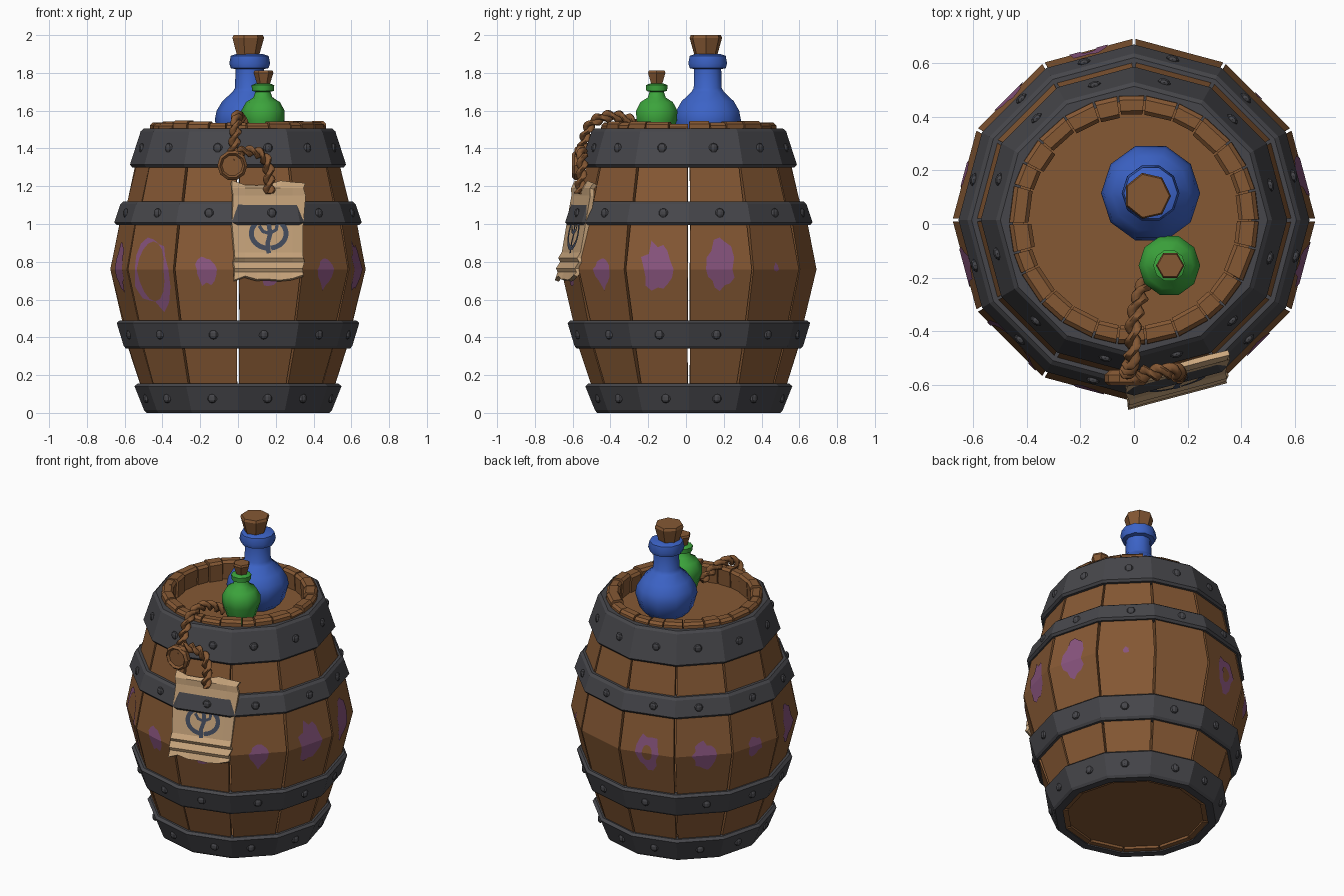
import bpy, bmesh, math, random
from mathutils import Vector, Matrix

if "Cube" in bpy.data.objects:
    bpy.data.objects.remove(bpy.data.objects["Cube"])

random.seed(4)
CY = 0.015          # barrel axis offset in y
SIDES = 12
HALF = math.radians(15)


def material(name, rgb):
    m = bpy.data.materials.new(name)
    m.diffuse_color = (*rgb, 1)
    m.use_nodes = True
    m.node_tree.nodes["Principled BSDF"].inputs["Base Color"].default_value = m.diffuse_color
    return m


WOOD = material("brown wood", (0.235, 0.098, 0.034))
IRON = material("dark iron", (0.062, 0.062, 0.070))
BLUE = material("blue glass", (0.045, 0.125, 0.57))
GREEN = material("green glass", (0.045, 0.37, 0.045))
PAPER = material("tan paper", (0.60, 0.39, 0.21))
INK = material("slate ink", (0.06, 0.075, 0.115))
PURPLE = material("purple paint", (0.25, 0.09, 0.21))


def finish(bm, name, mat, smooth=None, recalc=True):
    if recalc:
        bmesh.ops.recalc_face_normals(bm, faces=bm.faces)
    me = bpy.data.meshes.new(name)
    bm.to_mesh(me)
    bm.free()
    me.materials.append(mat)
    if smooth:
        for p in me.polygons:
            p.use_smooth = True
        me.set_sharp_from_angle(angle=math.radians(smooth))
    ob = bpy.data.objects.new(name, me)
    bpy.context.collection.objects.link(ob)
    return ob


def polar(a, r, z):
    return Vector((r * math.cos(a), CY + r * math.sin(a), z))


def loft(bm, rings, close=False, caps=True):
    """Skin a list of equally long closed point rings."""
    vs = [[bm.verts.new(p) for p in ring] for ring in rings]
    n = len(vs[0])
    pairs = list(zip(vs, vs[1:])) + ([(vs[-1], vs[0])] if close else [])
    for a, b in pairs:
        for i in range(n):
            bm.faces.new((a[i], a[(i + 1) % n], b[(i + 1) % n], b[i]))
    if caps and not close:
        bm.faces.new(vs[0][::-1])
        bm.faces.new(vs[-1])


def lathe(name, mat, profile, sides, at=(0, CY, 0), close=False, smooth=None, rot=None):
    bm = bmesh.new()
    loft(bm, [[(r * math.cos(math.tau * i / sides), r * math.sin(math.tau * i / sides), z)
               for i in range(sides)] for r, z in profile], close)
    ob = finish(bm, name, mat, smooth)
    ob.data.transform(Matrix.Translation(at) @ (rot or Matrix()))
    return ob


# Barrel staves: bent planks with thin gaps between them
WALL = [(0.01, 0.475), (0.34, 0.58), (0.48, 0.61), (0.76, 0.676),
        (1.0, 0.632), (1.12, 0.59), (1.30, 0.545), (1.49, 0.485)]


def wall_radius(z):
    for (z0, r0), (z1, r1) in zip(WALL, WALL[1:]):
        if z <= z1:
            return r0 + (r1 - r0) * (z - z0) / (z1 - z0)
    return WALL[-1][1]


bm = bmesh.new()
for k in range(SIDES):
    mid = math.radians(15 + 30 * k)
    rings = []
    for z, r in WALL:
        w = HALF - math.radians(0.45 + random.uniform(0, 0.35) * (z != 0.76))
        ro = r + random.uniform(-0.006, 0.002) * (z != 0.76)
        rings.append([polar(mid - w, ro, z), polar(mid + w, ro, z),
                      polar(mid + w, r - 0.07, z), polar(mid - w, r - 0.07, z)])
    loft(bm, rings)
finish(bm, "staves", WOOD)

# Rim blocks around the open top
bm = bmesh.new()
edges = [math.tau * (i + random.uniform(-0.18, 0.18)) / 26 for i in range(26)]
for i, a0 in enumerate(edges):
    a1 = edges[(i + 1) % 26] + (math.tau if i == 25 else 0)
    a0, a1 = a0 + 0.008, a1 - 0.008
    top, ri = 1.54 + random.uniform(-0.012, 0.008), 0.39 + random.uniform(-0.008, 0.008)
    rings = []
    for z, o, n in ((1.34, 0.475, ri + 0.01), (top - 0.015, 0.465, ri), (top, 0.45, ri + 0.014)):
        rings.append([polar(a0, o, z), polar(a1, o, z), polar(a1, n, z), polar(a0, n, z)])
    loft(bm, rings)
finish(bm, "rim_blocks", WOOD)

# Lid inside the rim, and the floor
lathe("lid", WOOD, [(0.43, 1.38), (0.43, 1.42)], 12)
lathe("floor", WOOD, [(0.44, 0.03), (0.44, 0.07)], 12)

# Iron hoops with rivets
HOOPS = [("bottom", 0.0, 0.497, 0.155, 0.548), ("lower", 0.34, 0.605, 0.49, 0.642),
         ("upper", 0.995, 0.655, 1.12, 0.622), ("top", 1.30, 0.572, 1.505, 0.515)]
for name, z0, r0, z1, r1 in HOOPS:
    lathe(name + "_hoop", IRON,
          [(r0 - 0.06, z0), (r0 - 0.012, z0), (r0, z0 + 0.014), (r1, z1 - 0.014),
           (r1 - 0.016, z1), (r1 - 0.06, z1)], SIDES, close=True)
    bm = bmesh.new()
    for k in range(SIDES):
        a = math.radians(15 + 30 * k)
        p = polar(a, (r0 + r1) / 2 * math.cos(HALF), (z0 + z1) / 2)
        p += Vector((-math.sin(a), math.cos(a), 0)) * random.uniform(-0.03, 0.03)
        bmesh.ops.create_uvsphere(bm, u_segments=8, v_segments=5, radius=0.026, matrix=(
            Matrix.Translation(p) @ Matrix.Rotation(a, 4, 'Z') @ Matrix.Diagonal((0.6, 1, 1, 1))))
    finish(bm, name + "_hoop_rivets", IRON)


# Purple paint patches: thin plates following the bent stave faces
def on_stave(az, u, z):
    a = math.radians(az)
    p = polar(a, wall_radius(z) * math.cos(HALF) + 0.005, z)
    return p + Vector((-math.sin(a), math.cos(a), 0)) * u


# (stave angle, half width, reach down, reach up, hole fraction)
PATCHES = [(-135, 0.135, 0.23, 0.20, 0.74), (-105, 0.065, 0.09, 0.07, 0), (-75, 0.07, 0.09, 0.05, 0),
           (-45, 0.06, 0.11, 0.06, 0), (-15, 0.09, 0.12, 0.16, 0), (15, 0.08, 0.11, 0.16, 0),
           (45, 0.02, 0.01, 0.035, 0), (105, 0.08, 0.12, 0.13, 0.4), (135, 0.075, 0.11, 0.09, 0),
           (165, 0.055, 0.08, 0.06, 0), (195, 0.08, 0.13, 0.15, 0)]
bm = bmesh.new()
for az, w, lo, hi, hole in PATCHES:
    n = 16
    outer, inner = [], []
    for i in range(n):
        t = math.tau * i / n
        s, k = math.sin(t), random.uniform(0.72, 1.08)
        dz = s * (hi if s > 0 else lo)
        if i % (n // 2) == 0:
            dz = 0
        outer.append(bm.verts.new(on_stave(az, w * k * math.cos(t), 0.76 + dz * k)))
        inner.append(bm.verts.new(on_stave(az, w * hole * math.cos(t), 0.76 + dz * hole)))
    for i in range(n):
        j = (i + 1) % n
        bm.faces.new((outer[i], outer[j], inner[j], inner[i]))
bmesh.ops.remove_doubles(bm, verts=bm.verts, dist=0.0005)
finish(bm, "paint_patches", PURPLE, recalc=False)

# Bottles and corks
lathe("large_bottle", BLUE,
      [(0.11, 1.415), (0.16, 1.46), (0.185, 1.55), (0.175, 1.60), (0.145, 1.65), (0.09, 1.70),
       (0.078, 1.72), (0.075, 1.82), (0.10, 1.825), (0.108, 1.85), (0.10, 1.89), (0.07, 1.90)],
      10, (0.062, 0.115, 0), smooth=40)
lathe("large_cork", WOOD, [(0.058, 1.88), (0.088, 1.985), (0.082, 2.0)], 7, (0.05, 0.105, 0))
lathe("small_bottle", GREEN,
      [(0.07, 1.415), (0.09, 1.48), (0.113, 1.55), (0.115, 1.60), (0.09, 1.645), (0.05, 1.67),
       (0.04, 1.70), (0.058, 1.705), (0.06, 1.735), (0.035, 1.745)],
      10, (0.132, -0.155, 0), smooth=40)
lathe("small_cork", WOOD, [(0.03, 1.73), (0.053, 1.80), (0.048, 1.812)], 6, (0.135, -0.155, 0))


# Rope: two strands wound round a smooth path
def spline(pts, steps=14):
    p = [Vector(q) for q in pts]
    p = [2 * p[0] - p[1]] + p + [2 * p[-1] - p[-2]]
    out = []
    for a, b, c, d in zip(p, p[1:], p[2:], p[3:]):
        for i in range(steps):
            t = i / steps
            out.append(0.5 * (2 * b + (c - a) * t + (2 * a - 5 * b + 4 * c - d) * t * t
                              + (3 * b - a - 3 * c + d) * t ** 3))
    return out + [p[-2]]


def rope(name, pts, r=0.018, pitch=0.11):
    path = spline(pts)
    bm = bmesh.new()
    for strand in range(2):
        length, centres = 0, []
        for i, p in enumerate(path):
            tan = (path[min(i + 1, len(path) - 1)] - path[max(i - 1, 0)]).normalized()
            side = tan.cross(Vector((0.5, 0.3, 0.1))).normalized()
            length += (p - path[i - 1]).length if i else 0
            ang = math.tau * length / pitch + math.pi * strand
            centres.append((p + r * 0.85 * (side * math.cos(ang) + tan.cross(side) * math.sin(ang)),
                            side, tan.cross(side)))
        loft(bm, [[c + r * (s * math.cos(math.tau * k / 6) + u * math.sin(math.tau * k / 6))
                   for k in range(6)] for c, s, u in centres])
    finish(bm, name, WOOD, smooth=60)


rope("rope_over_rim", [(0.04, -0.22, 1.50), (0.02, -0.28, 1.545), (0.0, -0.36, 1.57), (-0.005, -0.44, 1.565),
                       (-0.01, -0.51, 1.52), (-0.02, -0.545, 1.42), (-0.03, -0.56, 1.31)])
rope("rope_to_tag", [(-0.03, -0.565, 1.35), (0.03, -0.56, 1.385), (0.12, -0.55, 1.37),
                     (0.16, -0.55, 1.30), (0.165, -0.565, 1.16)])
lathe("rope_toggle", WOOD, [(0.06, -0.03), (0.08, -0.012), (0.08, 0.014), (0.066, 0.028), (0.055, 0.014)],
      10, (-0.03, -0.575, 1.31), rot=Matrix.Rotation(math.pi / 2, 4, 'X'))


# Paper tag: creased sheet hanging in front
def on_tag(u, v, out=0.0):
    return Vector((-0.025 + 0.375 * u, -0.595 + 0.1 * u - 0.085 * v - out, 1.22 - 0.5 * v))


ROWS = [(0, -0.006), (0.06, 0.008), (0.14, 0), (0.45, 0), (0.74, 0), (0.80, 0.014),
        (0.84, 0.0), (0.91, 0.016), (0.95, 0.004), (1, 0.014)]
bm = bmesh.new()
grid = []
for v, bump in ROWS:
    row = []
    for i in range(7):
        q = on_tag(i / 6, v, bump)
        if i in (0, 6):
            q.x += random.uniform(-0.009, 0.009)
        if v in (0, 1):
            q.z += random.uniform(-0.018, 0.012)
        row.append(bm.verts.new(q))
    grid.append(row)
for a, b in zip(grid, grid[1:]):
    for i in range(6):
        bm.faces.new((a[i], b[i], b[i + 1], a[i + 1]))
tag = finish(bm, "paper_tag", PAPER, recalc=False)
mod = tag.modifiers.new("thickness", 'SOLIDIFY')
mod.thickness, mod.offset = 0.022, -1

# Inked mark on the tag: open ring, stem and two short strokes
bm = bmesh.new()


def stroke(pts, w):
    pts = [Vector(p) for p in pts]
    side = []
    for i, p in enumerate(pts):
        d = (pts[min(i + 1, len(pts) - 1)] - pts[max(i - 1, 0)]).normalized()
        n = Vector((-d.y, d.x)) * w
        side.append([bm.verts.new(on_tag(0.5 + q.x / 0.375, 0.54 - q.y / 0.5, 0.005)) for q in (p + n, p - n)])
    for a, b in zip(side, side[1:]):
        bm.faces.new((a[0], a[1], b[1], b[0]))


def arc(r, a0, a1, n=14):
    return [(r * math.cos(math.radians(a0 + (a1 - a0) * i / n)),
             r * 0.85 * math.sin(math.radians(a0 + (a1 - a0) * i / n))) for i in range(n + 1)]


stroke(arc(0.092, 115, 262), 0.013)
stroke(arc(0.092, 65, -82), 0.013)
stroke([(0, 0.05), (0.008, 0), (-0.005, -0.05), (0, -0.105)], 0.012)
stroke([(-0.05, 0.04), (-0.03, 0.01), (0.005, 0.0), (0.04, 0.02), (0.045, 0.05)], 0.009)
finish(bm, "ink_mark", INK, recalc=False)
